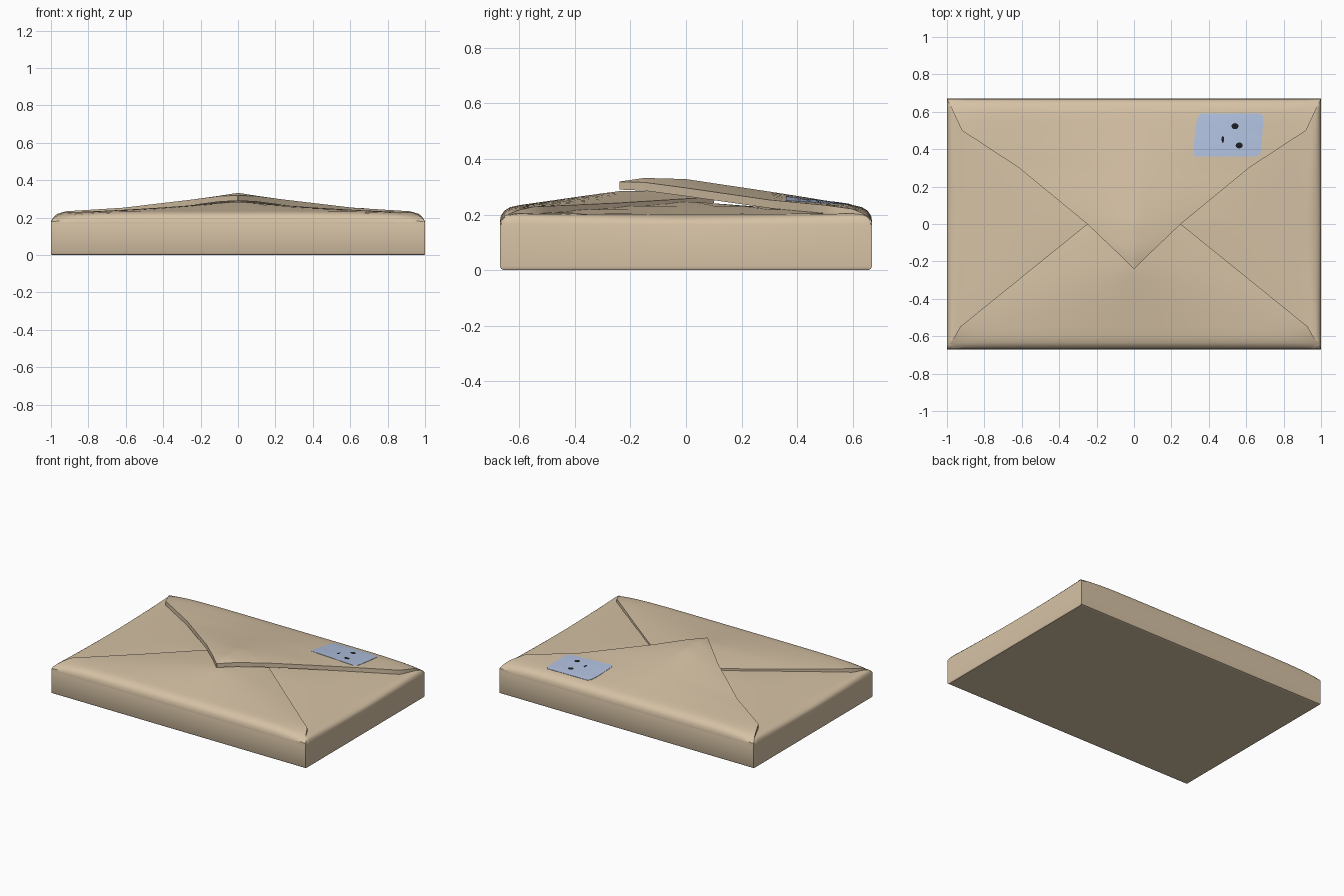
import bpy, bmesh, math

if "Cube" in bpy.data.objects:
    bpy.data.objects.remove(bpy.data.objects["Cube"])


def material(name, col):
    m = bpy.data.materials.new(name)
    m.diffuse_color = (*col, 1)
    m.use_nodes = True
    m.node_tree.nodes["Principled BSDF"].inputs["Base Color"].default_value = m.diffuse_color
    return m


PAPER = material("kraft paper", (0.672, 0.539, 0.376))
BLUE = material("pale blue stamp", (0.434, 0.527, 0.730))
BLACK = material("black ink", (0.012, 0.012, 0.018))


def slab(name, nu, nv, layers, mat, angle=32):
    """Solid from stacked grids: first and last are capped, rims are joined."""
    bm = bmesh.new()
    g = [[[bm.verts.new(f(i, j)) for j in range(nv)] for i in range(nu)] for f in layers]
    for k in (0, -1):
        for i in range(nu - 1):
            for j in range(nv - 1):
                bm.faces.new((g[k][i][j], g[k][i + 1][j], g[k][i + 1][j + 1], g[k][i][j + 1]))
    rim = ([(i, 0) for i in range(nu)] + [(nu - 1, j) for j in range(1, nv)]
           + [(i, nv - 1) for i in range(nu - 2, -1, -1)] + [(0, j) for j in range(nv - 2, 0, -1)])
    for a, b in zip(g, g[1:]):
        for (i, j), (m, n) in zip(rim, rim[1:] + rim[:1]):
            bm.faces.new((a[i][j], a[m][n], b[m][n], b[i][j]))
    bmesh.ops.delete(bm, geom=[v for v in bm.verts if not v.link_faces], context='VERTS')
    bmesh.ops.recalc_face_normals(bm, faces=bm.faces)
    return finish(name, bm, mat, angle)


def finish(name, bm, mat, angle=32):
    me = bpy.data.meshes.new(name)
    bm.to_mesh(me)
    bm.free()
    me.materials.append(mat)
    ob = bpy.data.objects.new(name, me)
    bpy.context.collection.objects.link(ob)
    bpy.ops.object.select_all(action='DESELECT')
    ob.select_set(True)
    bpy.context.view_layer.objects.active = ob
    bpy.ops.object.shade_smooth_by_angle(angle=math.radians(angle))
    return ob


# Envelope body: padded box whose top forms the two side flaps
def mirrored(half):
    return [-v for v in half] + [v for v in reversed(half)]


XS = mirrored([1, 0.995, 0.985, 0.97, 0.95, 0.935, 0.92, 0.85, 0.7, 0.5, 0.25, 0.08])
YS = mirrored([0.67, 0.665, 0.65, 0.62, 0.58, 0.5, 0.4, 0.3, 0.2, 0.1, 0.03])


def round_drop(d, width):
    t = min(1, d / width)
    return 1 - math.sqrt(max(0, 1 - (1 - t) ** 2))


def body_top(i, j):
    x, y = XS[i], YS[j]
    t = max(0, min((0.92 - abs(x)) / 0.67, (0.6 - abs(y)) / 0.6, 1))
    side = 0.02 + 0.07 * (1 - abs(y) / 0.67)
    drop = max(round_drop(1 - abs(x), side), round_drop(0.67 - abs(y), 0.04))
    return x, y, 0.203 + 0.045 * t - 0.038 * drop


slab("envelope_body", len(XS), len(YS), [
    body_top,
    lambda i, j: (XS[i], YS[j], 0.014),
    lambda i, j: (XS[i] * 0.999, YS[j] * 0.993, 0.004),
    lambda i, j: (XS[i] * 0.996, YS[j] * 0.98, 0),
], PAPER, 40)

# Flap rows: y, half width, centre height, edge height, flatness, thickness
TOP = [
    (0.670, 1.00, 0.168, 0.166, 8, 0.004),
    (0.668, 1.00, 0.192, 0.178, 8, 0.012),
    (0.655, 0.993, 0.213, 0.192, 8, 0.025),
    (0.635, 0.983, 0.226, 0.205, 7, 0.03),
    (0.60, 0.967, 0.235, 0.220, 5, 0.03),
    (0.50, 0.92, 0.251, 0.234, 1.5, 0.03),
    (0.30, 0.615, 0.284, 0.253, 1, 0.03),
    (0.00, 0.25, 0.329, 0.296, 1, 0.03),
    (-0.15, 0.093, 0.332, 0.316, 1.2, 0.03),
    (-0.24, 0.003, 0.319, 0.318, 1, 0.028),
]
FRONT = [
    (-0.670, 1.00, 0.168, 0.166, 8, 0.004),
    (-0.668, 1.00, 0.192, 0.178, 8, 0.012),
    (-0.655, 0.993, 0.213, 0.190, 8, 0.025),
    (-0.635, 0.98, 0.226, 0.203, 7, 0.03),
    (-0.60, 0.957, 0.234, 0.217, 5, 0.03),
    (-0.55, 0.93, 0.241, 0.228, 2, 0.03),
    (-0.24, 0.547, 0.286, 0.242, 1, 0.028),
    (0.00, 0.25, 0.288, 0.257, 1, 0.025),
    (0.10, 0.13, 0.279, 0.262, 1, 0.02),
]


def row_at(rows, y):
    for a, b in zip(rows, rows[1:]):
        if min(a[0], b[0]) <= y <= max(a[0], b[0]):
            t = (y - a[0]) / (b[0] - a[0])
            return [p + (q - p) * t for p, q in zip(a, b)]
    return list(rows[-1])


def height(row, u):
    return row[2] + (row[3] - row[2]) * abs(u) ** row[4]


def flap(name, rows):
    ys = []
    for a, b in zip(rows, rows[1:]):
        n = max(1, round(abs(a[0] - b[0]) / 0.05))
        ys += [a[0] + (b[0] - a[0]) * k / n for k in range(n)]
    rs = [row_at(rows, y) for y in ys] + [list(rows[-1])]
    us = mirrored([1, 0.985, 0.96, 0.92, 0.85, 0.75, 0.6, 0.45, 0.3, 0.15, 0.04])

    def top(i, j):
        return us[i] * rs[j][1], rs[j][0], height(rs[j], us[i])

    def under(i, j):
        x, y, z = top(i, j)
        return x, y, z - rs[j][5]
    slab(name, len(us), len(rs), [top, under], PAPER)


flap("front_flap", FRONT)
flap("closing_flap", TOP)


def on_flap(x, y, lift):
    r = row_at(TOP, y)
    return x, y, height(r, min(1, abs(x) / r[1])) + lift


# Stamp: thin plate following the closing flap (rows: y, left x, right x)
STAMP = [(0.36, 0.325, 0.655), (0.375, 0.318, 0.675), (0.42, 0.32, 0.683),
         (0.46, 0.323, 0.685), (0.50, 0.328, 0.688), (0.54, 0.333, 0.69),
         (0.575, 0.343, 0.69), (0.592, 0.36, 0.675)]


def stamp_layer(lift):
    def f(i, j):
        y, a, b = STAMP[j]
        return on_flap(a + (b - a) * i / 10, y, lift)
    return f


slab("stamp", 11, len(STAMP), [stamp_layer(0.002), stamp_layer(-0.002)], BLUE)

# Ink spots on the stamp
for n, (x, y, rx, ry) in enumerate([(0.54, 0.523, 0.019, 0.016), (0.562, 0.42, 0.019, 0.016),
                                    (0.475, 0.452, 0.007, 0.018)]):
    bm = bmesh.new()
    bm.faces.new([bm.verts.new(on_flap(x + rx * math.cos(a * math.pi / 6),
                                       y + ry * math.sin(a * math.pi / 6), 0.004))
                  for a in range(12)])
    finish("ink_spot_%d" % (n + 1), bm, BLACK)
